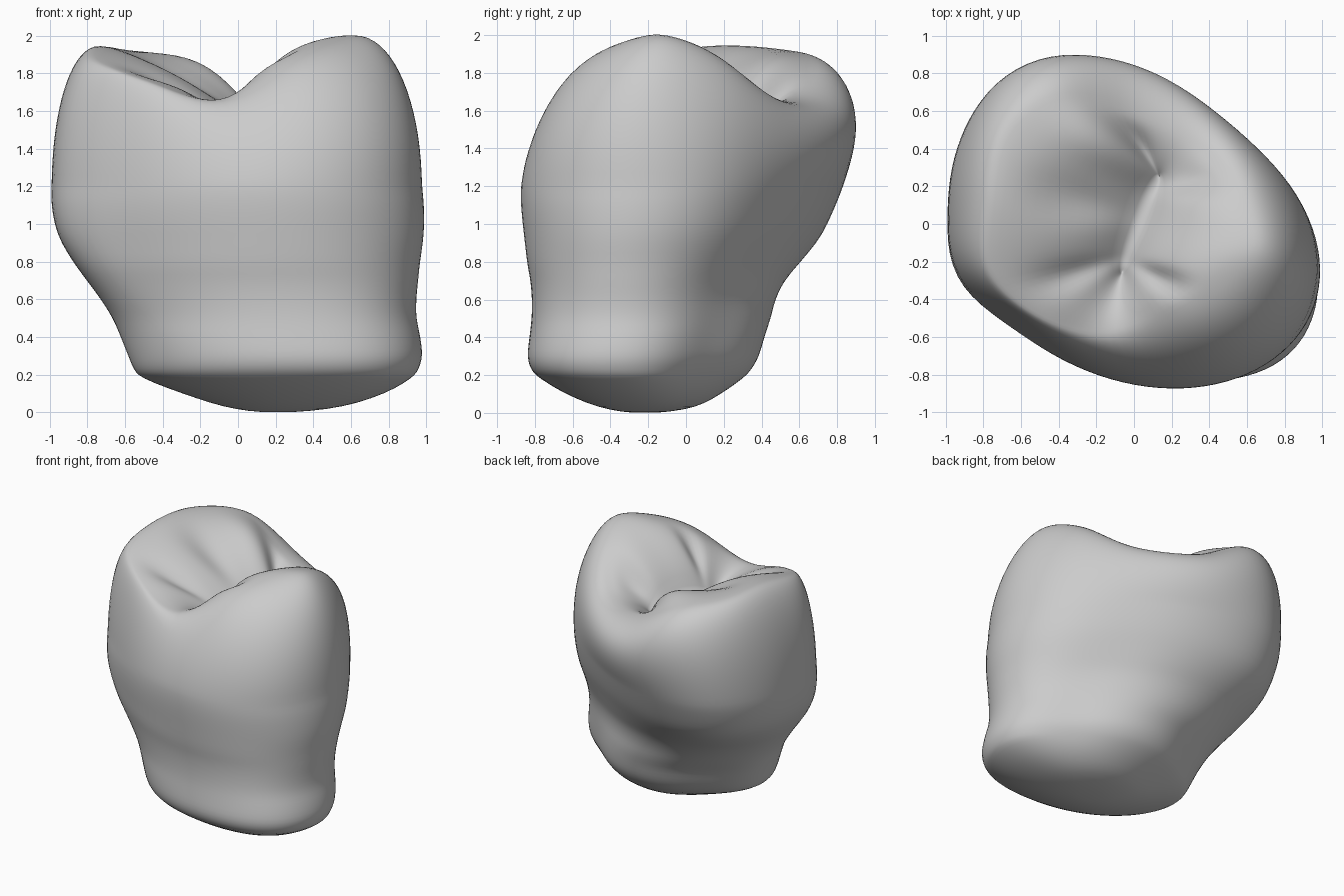
import bpy
import bmesh
from math import sin, cos, pi, exp, radians
from mathutils import Vector

cube = bpy.data.objects.get("Cube")
if cube:
    bpy.data.objects.remove(cube, do_unlink=True)

COLUMNS = 96

# Root and lower crown: height, x range, y range
SECTIONS = [Vector(row) for row in (
    (0, 0.1, 0.32, -0.3, -0.14),
    (0.03, -0.08, 0.56, -0.46, 0.05),
    (0.1, -0.3, 0.78, -0.63, 0.19),
    (0.18, -0.51, 0.92, -0.76, 0.31),
    (0.23, -0.56, 0.96, -0.81, 0.36),
    (0.3, -0.59, 0.98, -0.83, 0.4),
    (0.4, -0.63, 0.97, -0.82, 0.43),
    (0.5, -0.67, 0.95, -0.81, 0.46),
    (0.6, -0.73, 0.95, -0.81, 0.48),
    (0.7, -0.8, 0.96, -0.82, 0.52),
    (0.8, -0.87, 0.97, -0.84, 0.59),
    (0.95, -0.95, 0.99, -0.86, 0.69),
    (1.1, -0.98, 0.99, -0.875, 0.76),
    (1.2, -0.98, 0.98, -0.875, 0.8))]

# Crest of the chewing surface, every thirty degrees
RIM = [Vector(p) for p in (
    (0.64, -0.1, 2.0), (0.56, 0.15, 1.9), (0.36, 0.4, 1.68), (0.02, 0.58, 1.67),
    (-0.38, 0.67, 1.87), (-0.67, 0.48, 1.93), (-0.75, 0.12, 1.945),
    (-0.75, -0.26, 1.87), (-0.48, -0.5, 1.76), (-0.1, -0.58, 1.66),
    (0.25, -0.44, 1.88), (0.48, -0.27, 1.98))]

# Swellings and hollows of the outline: angle, amount, width
CROWN_SHAPE = [(128, 0.075, 0.45), (60, -0.06, 0.5), (207, 0.07, 0.3)]
ROOT_SHAPE = [(135, -0.07, 0.5), (45, -0.085, 0.5), (-45, 0.05, 0.5)]

# Grooves and ridges running out from the central fissure: angle, depth, width
GROOVES = [(45, 0.05, 0.18), (98, 0.07, 0.16), (130, -0.04, 0.3),
           (172, 0.06, 0.25), (222, 0.05, 0.17), (308, 0.07, 0.16)]


def spline(a, b, c, d, f):
    """Smooth step from b to c."""
    return b + f * 0.5 * (c - a + f * (2 * a - 5 * b + 4 * c - d
                                       + f * (3 * (b - c) + d - a)))


def bumps(t, table):
    """Sum of soft bumps around the axis."""
    total = 0
    for angle, amount, width in table:
        gap = (t - radians(angle) + pi) % (2 * pi) - pi
        total += amount * exp(-(gap / width) ** 2)
    return total


def rim_point(t):
    k = t / (2 * pi) * len(RIM)
    i = int(k)
    return spline(*(RIM[(i + j) % len(RIM)] for j in (-1, 0, 1, 2)), k - i)


def section_point(t, row):
    """Point on a skewed oval, reshaped from root to crown."""
    z, x0, x1, y0, y1 = row
    crown = min(1, max(0, (z - 0.4) * 2))
    skew = -0.1 - 0.12 * crown
    p = Vector(((x0 + x1) / 2 + (x1 - x0) / 2 * cos(t),
                (y0 + y1) / 2 + (y1 - y0) / 2 * sin(t + skew), z))
    push = crown * bumps(t, CROWN_SHAPE) + (1 - crown) * bumps(t, ROOT_SHAPE)
    push *= min(1, z * 5)
    return p + push * Vector((cos(t), sin(t), 0))


def shoulder_point(t, u):
    """Rounded wall from the widest section up to the crest."""
    low, top = section_point(t, SECTIONS[-1]), rim_point(t)
    p = top + (low - top) * cos(u)
    p.z = low.z + (top.z - low.z) * sin(u)
    p.y += sin(2 * u) * (0.12 if sin(t) > 0 else 0.03) * sin(t) ** 2
    return p


def basin_point(t, s):
    """Slope from the crest (s = 1) down to the fissure (s = 0)."""
    top = rim_point(t)
    fissure = Vector((0.04 + 0.1 * sin(t), 0.24 * sin(t), 1.51))
    p = fissure.lerp(top, s)
    fullness = 0.8 - 0.2 * max(0, cos(t))
    p.z = fissure.z + (top.z - fissure.z) * max(0, sin(s * pi / 2)) ** fullness
    p.z -= bumps(t, GROOVES) * sin(pi * s) ** 2
    return p


# Tooth as one lofted skin
angles = [2 * pi * i / COLUMNS for i in range(COLUMNS)]
rows = []
last = len(SECTIONS) - 1
for i in range(last):
    near = [SECTIONS[min(last, max(0, i + j))] for j in (-1, 0, 1, 2)]
    rows += [spline(*near, f / 3) for f in range(3)]
rings = [[section_point(t, row) for t in angles] for row in rows]
rings += [[shoulder_point(t, pi / 2 * k / 18) for t in angles] for k in range(19)]
rings += [[basin_point(t, 1 - k / 14) for t in angles] for k in range(1, 15)]

bm = bmesh.new()
loops = [[bm.verts.new(p) for p in ring] for ring in rings]
for lower, upper in zip(loops, loops[1:]):
    for i in range(COLUMNS):
        j = (i + 1) % COLUMNS
        bm.faces.new((lower[i], lower[j], upper[j], upper[i]))
tip = bm.verts.new((0.21, -0.22, 0))
for i in range(COLUMNS):
    bm.faces.new((tip, loops[0][(i + 1) % COLUMNS], loops[0][i]))
# Close the fissure where its two sides meet
bmesh.ops.remove_doubles(bm, verts=loops[-1], dist=0.0005)
bmesh.ops.recalc_face_normals(bm, faces=bm.faces)
for face in bm.faces:
    face.smooth = True

mesh = bpy.data.meshes.new("tooth")
bm.to_mesh(mesh)
bm.free()
tooth = bpy.data.objects.new("tooth", mesh)
bpy.context.collection.objects.link(tooth)

relax = tooth.modifiers.new("relax", "SMOOTH")
relax.factor = 0.5
relax.iterations = 6

# Plain grey
grey = bpy.data.materials.new("grey")
grey.use_nodes = True
colour = (0.6, 0.6, 0.6, 1)
grey.diffuse_color = colour
grey.node_tree.nodes["Principled BSDF"].inputs["Base Color"].default_value = colour
mesh.materials.append(grey)
